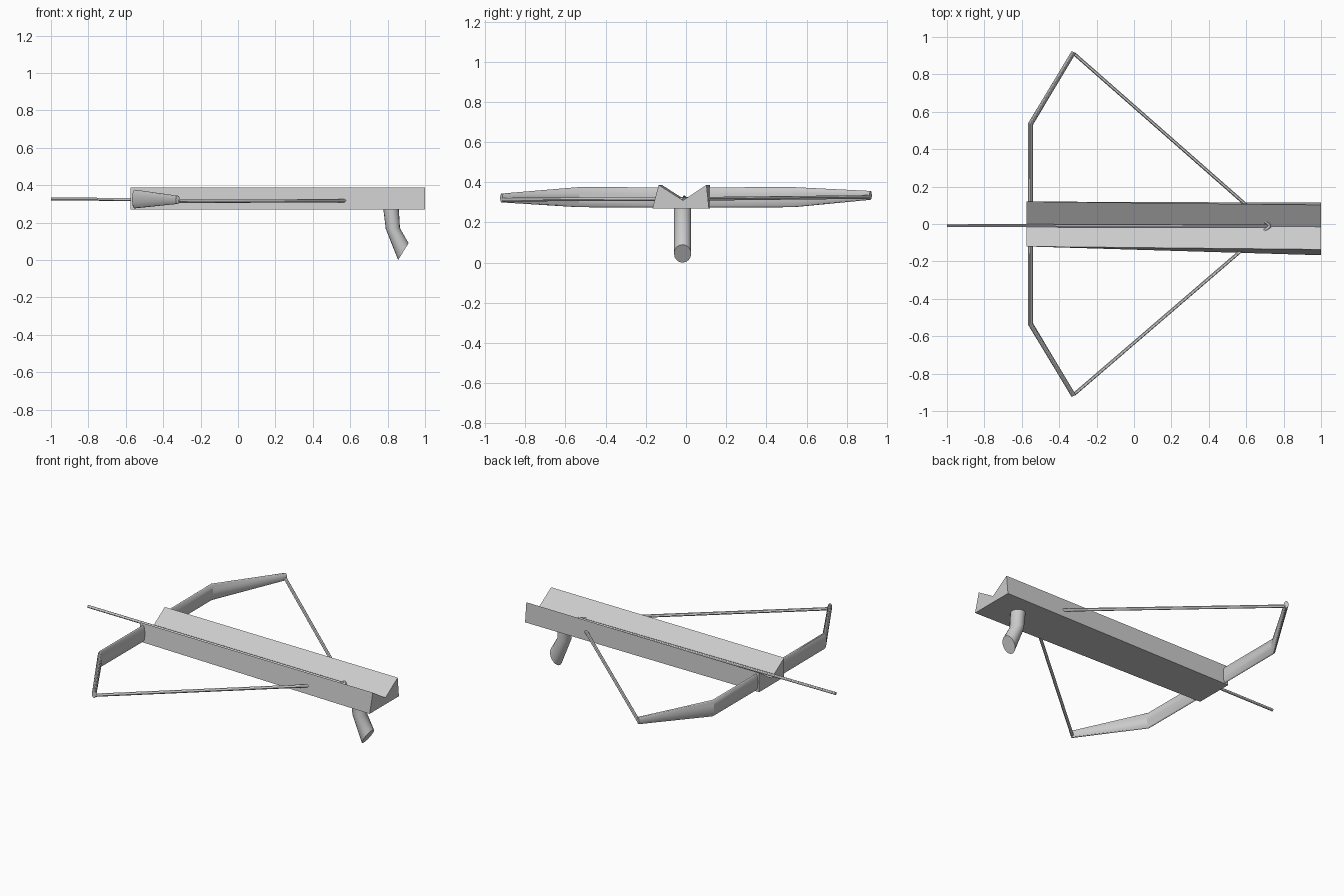
import bpy, bmesh
from math import cos, sin, pi, radians
from mathutils import Vector

if "Cube" in bpy.data.objects:
    bpy.data.objects.remove(bpy.data.objects["Cube"])


def loft(name, rings, smooth=True):
    """Skin a list of equal-length point rings and cap both ends."""
    bm = bmesh.new()
    loops = [[bm.verts.new(p) for p in ring] for ring in rings]
    n = len(loops[0])
    for a, b in zip(loops, loops[1:]):
        for i in range(n):
            j = (i + 1) % n
            bm.faces.new((a[i], a[j], b[j], b[i]))
    bm.faces.new(loops[0])
    bm.faces.new(loops[-1])
    bmesh.ops.recalc_face_normals(bm, faces=bm.faces)
    mesh = bpy.data.meshes.new(name)
    bm.to_mesh(mesh)
    bm.free()
    obj = bpy.data.objects.new(name, mesh)
    bpy.context.collection.objects.link(obj)
    if smooth:
        bpy.ops.object.select_all(action='DESELECT')
        obj.select_set(True)
        bpy.context.view_layer.objects.active = obj
        bpy.ops.object.shade_smooth_by_angle(angle=radians(30))
    return obj


def ellipse(centre, u, v, n=16):
    c, u, v = Vector(centre), Vector(u), Vector(v)
    return [c + u * cos(2 * pi * i / n) + v * sin(2 * pi * i / n) for i in range(n)]


def rod(name, start, end, radius, n=12):
    d = (Vector(end) - Vector(start)).normalized()
    u = d.cross(Vector((0, 0, 1))).normalized() * radius
    v = d.cross(u)
    return loft(name, [ellipse(p, u, v, n) for p in (start, end)])


# Stock: V-grooved block, slightly skewed towards the rear end
front = [(-0.12, 0.27), (0.12, 0.27), (0.12, 0.387), (0, 0.31), (-0.12, 0.387)]
rear = [(-0.167, 0.27), (0.114, 0.27), (0.102, 0.387), (-0.015, 0.31), (-0.136, 0.387)]
loft("stock", [[(-0.575, y, z) for y, z in front],
               [(1.0, y, z) for y, z in rear]], smooth=False)

# Grip: bent handle under the rear of the stock
loft("grip", [ellipse((0.817, -0.017, 0.29), (0.042, 0, 0), (0, 0.043, 0)),
              ellipse((0.828, -0.017, 0.168), (0.038, 0, 0.002), (0, 0.043, 0)),
              ellipse((0.884, -0.017, 0.045), (0.028, 0, 0.045), (0, 0.043, 0))])

# Bow limbs and bowstrings on each side
for label, s, tip_z in (("left", 1, 0.335), ("right", -1, 0.322)):
    loft(label + "_limb", [
        ellipse((-0.553, s * 0.11, 0.325), (0.013, 0, 0), (0, 0, 0.05)),
        ellipse((-0.553, s * 0.535, 0.326), (0.013, -s * 0.004, 0), (0, 0, 0.05)),
        ellipse((-0.322, s * 0.919, tip_z), (0.011, -s * 0.006, 0), (0, 0, 0.022))])
    rod(label + "_string", (-0.322, s * 0.912, tip_z - 0.008), (0.727, -0.01, 0.317), 0.009)

# Bolt lying in the groove
rod("bolt", (-1.0, -0.008, 0.326), (0.715, -0.012, 0.318), 0.008)
